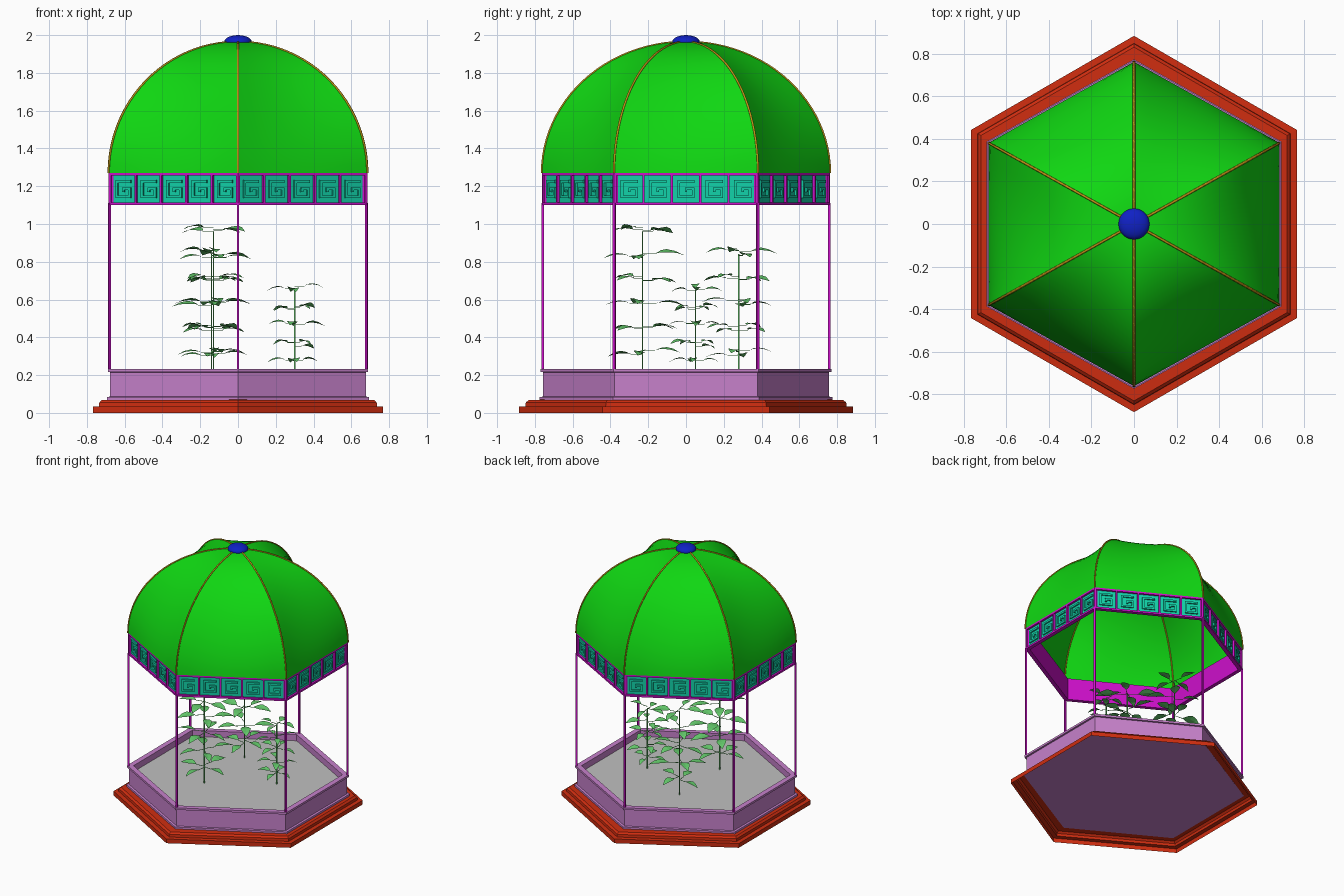
import bpy, bmesh, math, random
from mathutils import Vector

if "Cube" in bpy.data.objects:
    bpy.data.objects.remove(bpy.data.objects["Cube"])

random.seed(4)
R = 0.763            # corner radius of the upper hexagon
SX = 1.036           # the upper hexagon is slightly wider in x


def mat(name, r, g, b):
    m = bpy.data.materials.new(name)
    m.diffuse_color = (r, g, b, 1)
    m.use_nodes = True
    m.node_tree.nodes["Principled BSDF"].inputs["Base Color"].default_value = m.diffuse_color
    return m


RED = mat("red plinth", 0.62, 0.026, 0.005)
LILAC = mat("lilac tub", 0.57, 0.22, 0.60)
GREY = mat("grey floor", 0.53, 0.53, 0.53)
MAGENTA = mat("magenta frame", 0.62, 0.005, 0.60)
TEAL = mat("teal panel", 0.006, 0.65, 0.40)
GREEN = mat("green dome", 0.005, 0.68, 0.006)
GOLD = mat("gold rib", 0.50, 0.30, 0.008)
BLUE = mat("blue finial", 0.005, 0.015, 0.56)
LEAF = mat("leaf green", 0.13, 0.60, 0.15)


def finish(name, bm, material, smooth=False, normals=True):
    if normals:
        bmesh.ops.recalc_face_normals(bm, faces=bm.faces)
    for f in bm.faces:
        f.smooth = smooth
    me = bpy.data.meshes.new(name)
    bm.to_mesh(me)
    bm.free()
    me.materials.append(material)
    ob = bpy.data.objects.new(name, me)
    bpy.context.collection.objects.link(ob)
    return ob


def corner(r, k, z, sx=SX):
    a = math.radians(90 + 60 * k)
    return Vector((r * math.cos(a) * sx, r * math.sin(a), z))


def hex_sweep(name, profile, material, sx, cap=False):
    """Sweep a (radius, z) profile round the hexagon."""
    bm = bmesh.new()
    rings = [[bm.verts.new(corner(r, k, z, sx)) for k in range(6)] for r, z in profile]
    for a, b in zip(rings, rings[1:]):
        for k in range(6):
            j = (k + 1) % 6
            bm.faces.new((a[k], a[j], b[j], b[k]))
    if cap:
        bm.faces.new(rings[0][::-1])
    return finish(name, bm, material)


def box(bm, c, t, n, length, depth, height):
    """Box centred on c, along tangent t and normal n."""
    up = Vector((0, 0, 1))
    v = [bm.verts.new(c + t * (i * length / 2) + n * (j * depth / 2) + up * (k * height / 2))
         for i in (-1, 1) for j in (-1, 1) for k in (-1, 1)]
    for q in ((0, 1, 3, 2), (4, 6, 7, 5), (0, 4, 5, 1), (2, 3, 7, 6), (0, 2, 6, 4), (1, 5, 7, 3)):
        bm.faces.new([v[i] for i in q])


# Stepped plinth (hollow below), tub with rim, floor
hex_sweep("plinth", [(0.885, 0), (0.885, 0.033), (0.85, 0.035), (0.848, 0.055),
                     (0.832, 0.068), (0.76, 0.07)], RED, 1.0)
hex_sweep("tub", [(0.775, 0.069), (0.775, 0.084), (0.757, 0.086), (0.757, 0.215), (0.77, 0.217),
                  (0.77, 0.233), (0.725, 0.233), (0.725, 0.17)], LILAC, 1.034, cap=True)
hex_sweep("floor", [(0.728, 0.185), (0.728, 0.18)], GREY, 1.034, cap=True)

# Corner posts
bm = bmesh.new()
for k in range(6):
    p = corner(R - 0.005, k, 0.665)
    n = Vector((p.x, p.y, 0)).normalized()
    box(bm, p, Vector((-n.y, n.x, 0)), n, 0.013, 0.013, 0.89)
finish("posts", bm, MAGENTA)

# Frieze: frame, teal plates and raised meander bars (x, z, width, height)
Z0, Z1 = 1.10, 1.27
ZM = (Z0 + Z1) / 2
KEY = [(0, 0.040, 0.092, 0.014), (-0.039, 0, 0.014, 0.094), (0, -0.040, 0.092, 0.014),
       (0.039, -0.018, 0.014, 0.050), (0.018, 0.002, 0.048, 0.014), (0.0, -0.008, 0.013, 0.016)]
frame, plates, keys = bmesh.new(), bmesh.new(), bmesh.new()
for k in range(6):
    a, b = corner(R, k, ZM), corner(R, k + 1, ZM)
    t = (a - b).normalized()
    n = Vector((-t.y, t.x, 0))
    mid = (a + b) / 2
    if n.dot(mid) < 0:
        n = -n
    t = Vector((-n.y, n.x, 0))
    L = (a - b).length
    up = Vector((0, 0, 1))
    box(frame, mid - n * 0.025, t, n, L - 0.025, 0.008, Z1 - Z0)
    for z in (Z0 + 0.007, Z1 - 0.007):
        box(frame, mid - n * 0.013 + up * (z - ZM), t, n, L - 0.012, 0.026, 0.014)
    for i in range(6):
        x = (i / 5 - 0.5) * (L - 0.014)
        box(frame, mid + t * x - n * 0.013, t, n, 0.012, 0.026, Z1 - Z0)
    for i in range(5):
        c = mid + t * ((i + 0.5) / 5 - 0.5) * (L - 0.014)
        box(plates, c - n * 0.018, t, n, (L - 0.014) / 5 - 0.010, 0.006, Z1 - Z0 - 0.026)
        for x, z, w, h in KEY:
            box(keys, c + t * x + up * z - n * 0.010, t, n, w, 0.012, h)
finish("frieze_frame", frame, MAGENTA)
finish("frieze_plates", plates, TEAL)
finish("frieze_meander", keys, TEAL)


# Dome: six panels between quarter-round ribs, slightly slack in the middle
def rib_point(k, a):
    return corner(R * math.cos(a), k, Z1 + 0.695 * math.sin(a))


NT, NU = 24, 8
AMAX = math.radians(89)
bm = bmesh.new()
for k in range(6):
    grid = []
    for i in range(NT + 1):
        a = AMAX * i / NT
        p, q = rib_point(k, a), rib_point(k + 1, a)
        row = []
        for j in range(NU + 1):
            u = j / NU
            v = p.lerp(q, u)
            s = 1 - 0.07 * 4 * u * (1 - u) * math.sin(2 * a)
            row.append(bm.verts.new((v.x * s, v.y * s, v.z)))
        grid.append(row)
    for i in range(NT):
        for j in range(NU):
            bm.faces.new((grid[i][j], grid[i][j + 1], grid[i + 1][j + 1], grid[i + 1][j]))
finish("dome", bm, GREEN, smooth=True, normals=False)

# Gold ribs
cu = bpy.data.curves.new("dome_ribs", 'CURVE')
cu.dimensions = '3D'
cu.bevel_depth = 0.006
cu.bevel_resolution = 1
for k in range(6):
    sp = cu.splines.new('POLY')
    sp.points.add(NT)
    for i in range(NT + 1):
        sp.points[i].co = (*rib_point(k, AMAX * i / NT), 1)
cu.materials.append(GOLD)
bpy.context.collection.objects.link(bpy.data.objects.new("dome_ribs", cu))

# Finial
bm = bmesh.new()
bmesh.ops.create_uvsphere(bm, u_segments=24, v_segments=12, radius=1)
for v in bm.verts:
    v.co = (v.co.x * 0.073, v.co.y * 0.073, 1.965 + v.co.z * 0.035)
finish("finial", bm, BLUE, smooth=True)


# Plants: thin stem with whorls of pointed leaves
def leaf(bm, base, ang, reach, length, width):
    d = Vector((math.cos(ang), math.sin(ang), 0))
    s = Vector((-d.y, d.x, 0))
    tilt = random.uniform(-0.12, 0.12)
    start = base + d * (reach - length) + Vector((0, 0, 0.015))
    box(bm, (base + start) / 2 + Vector((0, 0, 0.004)), d, s, reach - length, 0.003, 0.003)
    prev = None
    for f, w in ((0, 0.06), (0.2, 0.7), (0.42, 1), (0.7, 0.68), (1, 0.03)):
        c = start + d * (f * length) + Vector((0, 0, 0.05 * f * (0.75 - f)))
        e = s * (w * width) + Vector((0, 0, 0.12 * w * width))
        twist = Vector((0, 0, tilt * w * width * 2))
        row = [bm.verts.new(c - e + Vector((0, 0, 0.24 * w * width)) - twist),
               bm.verts.new(c), bm.verts.new(c + e + twist)]
        if prev:
            for j in (0, 1):
                bm.faces.new((prev[j], row[j], row[j + 1], prev[j + 1]))
        prev = row


for name, x, y, top, levels, reach in (("tall_plant", -0.13, -0.23, 0.96, 6, 0.22),
                                       ("middle_plant", -0.14, 0.28, 0.84, 5, 0.21),
                                       ("small_plant", 0.30, 0.05, 0.65, 5, 0.155)):
    bm = bmesh.new()
    ex, ey = Vector((1, 0, 0)), Vector((0, 1, 0))
    box(bm, Vector((x, y, (0.18 + top) / 2)), ex, ey, 0.007, 0.007, top - 0.18)
    low = 0.26 if reach < 0.2 else 0.31
    for i in range(levels):
        z = low + (top - low) * i / (levels - 1)
        for j in range(4):
            ang = j * math.pi / 2 + i * 0.8 + random.uniform(-0.25, 0.25)
            rr = reach * random.uniform(0.82, 1.05)
            leaf(bm, Vector((x, y, z + random.uniform(-0.02, 0.01))), ang, rr, rr * 0.66, rr * 0.17)
    finish(name, bm, LEAF, normals=False)
